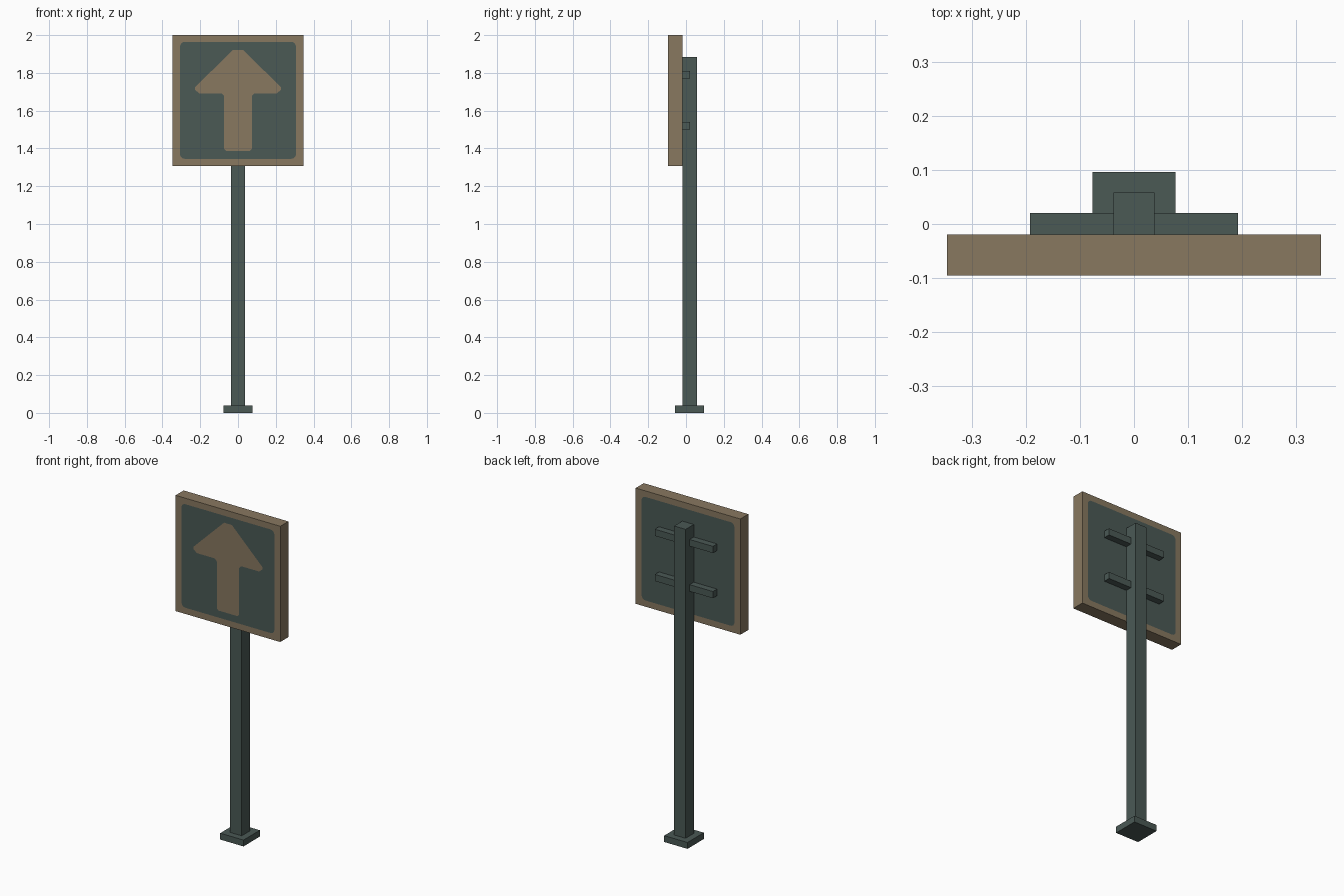
import bpy, bmesh, math

if "Cube" in bpy.data.objects:
    bpy.data.objects.remove(bpy.data.objects["Cube"])

def material(name, rgb):
    m = bpy.data.materials.new(name)
    m.diffuse_color = (*rgb, 1)
    m.use_nodes = True
    m.node_tree.nodes["Principled BSDF"].inputs["Base Color"].default_value = m.diffuse_color
    return m

green = material("dark_green_grey", (0.069, 0.100, 0.091))
tan = material("weathered_tan", (0.246, 0.188, 0.117))

def finish(name, bm, mats):
    bmesh.ops.recalc_face_normals(bm, faces=bm.faces[:])
    me = bpy.data.meshes.new(name)
    bm.to_mesh(me)
    bm.free()
    for m in mats:
        me.materials.append(m)
    ob = bpy.data.objects.new(name, me)
    bpy.context.collection.objects.link(ob)
    return ob

def box(name, lo, hi, mat):
    bm = bmesh.new()
    bmesh.ops.create_cube(bm, size=1)
    for v in bm.verts:
        v.co = [(a + b) / 2 + c * (b - a) for a, b, c in zip(lo, hi, v.co)]
    return finish(name, bm, [mat])

# Post, foot and the two rear brackets
box("post", (-0.038, -0.019, 0.038), (0.038, 0.058, 1.885), green)
box("foot", (-0.077, -0.058, 0), (0.077, 0.096, 0.038), green)
for name, z in (("lower_bracket", 1.52), ("upper_bracket", 1.79)):
    box(name, (-0.192, -0.019, z - 0.02), (0.192, 0.02, z + 0.02), green)

# Outlines on the sign, as x, z points
W, Z0, Z1 = 0.346, 1.308, 2.0
square = [(-W, Z0), (W, Z0), (W, Z1), (-W, Z1)]

def rounded_rect(w, z0, z1, r, n=4):
    pts = []
    for k, (cx, cz) in enumerate([(w - r, z1 - r), (r - w, z1 - r),
                                  (r - w, z0 + r), (w - r, z0 + r)]):
        for i in range(n + 1):
            a = math.pi / 2 * (k + i / n)
            pts.append((cx + r * math.cos(a), cz + r * math.sin(a)))
    return pts

field = rounded_rect(0.307, 1.345, 1.964, 0.025)
half = [(0.026, 1.922), (0.227, 1.725), (0.227, 1.709), (0.205, 1.692),
        (0.088, 1.692), (0.074, 1.678), (0.074, 1.398), (0.064, 1.387)]
arrow = half + [(-x, z) for x, z in reversed(half)]

# Sign board: each face is cut into rim, field and (in front) arrow
bm = bmesh.new()

def loop(pts, y):
    vs = [bm.verts.new((x, y, z)) for x, z in pts]
    return vs, [bm.edges.new((a, b)) for a, b in zip(vs, vs[1:] + vs[:1])]

def fill(edges, index, ny):
    out = bmesh.ops.triangle_fill(bm, edges=edges, use_beauty=True, normal=(0, ny, 0))
    for g in out["geom"]:
        if isinstance(g, bmesh.types.BMFace):
            g.material_index = index

corners = []
for y, ny, shapes in ((-0.095, -1, [square, field, arrow]),
                      (-0.019, 1, [square, field])):
    loops = [loop(s, y) for s in shapes]
    corners.append(loops[0][0])
    for i, (vs, es) in enumerate(loops):
        inner = loops[i + 1][1] if i + 1 < len(loops) else []
        fill(es + inner, i % 2, ny)
front, back = corners
for i in range(4):
    j = (i + 1) % 4
    bm.faces.new((front[i], front[j], back[j], back[i]))
finish("sign_board", bm, [tan, green])
